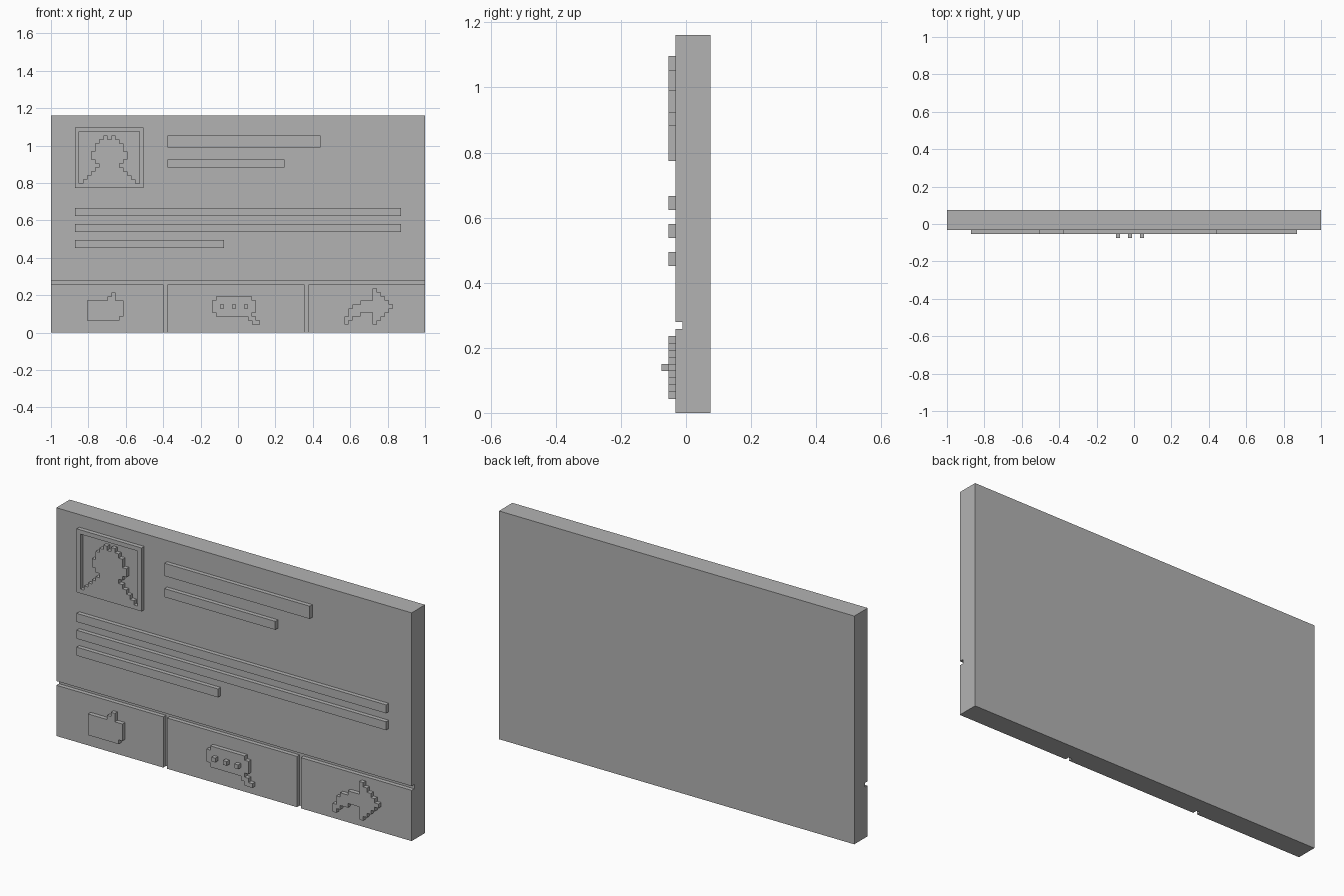
import bpy, bmesh
from mathutils import Matrix, Vector

if "Cube" in bpy.data.objects:
    bpy.data.objects.remove(bpy.data.objects["Cube"], do_unlink=True)

# The whole model sits on a square module: 93 wide, 7 deep, 54 high
W, D, H = 93, 7, 54
U = 2 / W
PANEL, RAISED = 2, 1      # depth, in modules, of the panel face and the relief face

grey = bpy.data.materials.new("plain grey")
grey.use_nodes = True
grey.diffuse_color = (0.45, 0.45, 0.45, 1)
grey.node_tree.nodes["Principled BSDF"].inputs["Base Color"].default_value = grey.diffuse_color


def place(x, y, z):
    return Vector(((x - W / 2) * U, (y - D / 2) * U, z * U))


def finish(name, bm):
    bmesh.ops.recalc_face_normals(bm, faces=bm.faces)
    mesh = bpy.data.meshes.new(name)
    bm.to_mesh(mesh)
    bm.free()
    mesh.materials.append(grey)
    obj = bpy.data.objects.new(name, mesh)
    bpy.context.collection.objects.link(obj)
    return obj


def box(name, x0, x1, z0, z1, y0=RAISED, y1=PANEL):
    lo, hi = place(x0, y0, z0), place(x1, y1, z1)
    bm = bmesh.new()
    bmesh.ops.create_cube(bm, size=1, matrix=Matrix.LocRotScale((lo + hi) / 2, None, hi - lo))
    return finish(name, bm)


def relief(name, bottom, rows):
    """Raised pixel shape; each row upwards lists its (start, end) runs."""
    bm = bmesh.new()
    for z, runs in enumerate(rows, bottom):
        for start, end in runs:
            for x in range(start, end):
                corners = ((x, z), (x + 1, z), (x + 1, z + 1), (x, z + 1))
                bm.faces.new([bm.verts.new(place(a, PANEL, b)) for a, b in corners])
    bmesh.ops.remove_doubles(bm, verts=bm.verts, dist=U / 10)
    bmesh.ops.dissolve_limit(bm, angle_limit=0.01, verts=bm.verts, edges=bm.edges)
    new = bmesh.ops.extrude_face_region(bm, geom=bm.faces[:], use_keep_orig=True)["geom"]
    verts = [v for v in new if isinstance(v, bmesh.types.BMVert)]
    bmesh.ops.translate(bm, verts=verts, vec=(0, (RAISED - PANEL) * U, 0))
    return finish(name, bm)


# Panel with one horizontal and two vertical grooves
panel = box("panel", 0, W, 0, H, PANEL, D)
for x0, x1, z0, z1 in ((-1, W + 1, 12, 13), (28, 29, -1, 12.5), (63, 64, -1, 12.5)):
    cutter = box("groove_cutter", x0, x1, z0, z1, 0, PANEL + 1)
    cutter.hide_render = True
    cut = panel.modifiers.new("groove", 'BOOLEAN')
    cut.operation, cut.solver, cut.object = 'DIFFERENCE', 'EXACT', cutter
    bpy.context.view_layer.objects.active = panel
    bpy.ops.object.modifier_apply(modifier=cut.name)
    bpy.data.objects.remove(cutter, do_unlink=True)

# Heading bars and text lines
for name, x0, x1, z0, z1 in (
        ("title_bar", 29, 67, 46, 49), ("subtitle_bar", 29, 58, 41, 43),
        ("text_line_top", 6, 87, 29, 31), ("text_line_middle", 6, 87, 25, 27),
        ("text_line_bottom", 6, 43, 21, 23)):
    box(name, x0, x1, z0, z1)

# Portrait frame and bust
relief("portrait_frame", 36, [[(6, 23)]] + [[(6, 7), (22, 23)]] * 13 + [[(6, 23)]])
steps = (8, 9, 10, 11, 12, 11, 10, 10, 11, 11, 12)
relief("portrait_bust", 37, [[(s, 29 - s)] for s in steps] + [[(13, 14), (15, 16)]])

# Thumb button
relief("thumb_icon", 3, [[(9, 17)]] + [[(9, 18)]] * 4 + [[(14, 16)], [(15, 16)]])

# Speech bubble button with three dots
relief("speech_bubble", 2, [[(50, 52)], [(49, 51)], [(41, 50)]] + [[(40, 51)]] * 3 + [[(41, 50)]])
for i in range(3):
    box("bubble_dot", 42 + 3 * i, 43 + 3 * i, 6, 7, 0, RAISED)

# Arrow button: stepped head plus curved tail
tail = {2: (73, 74), 3: (73, 75), 4: (74, 77), 5: (74, 80), 6: (75, 80), 7: (77, 80)}
relief("arrow_icon", 2, [[(80, 85 - abs(z - 6))] + ([tail[z]] if z in tail else [])
                         for z in range(2, 11)])
